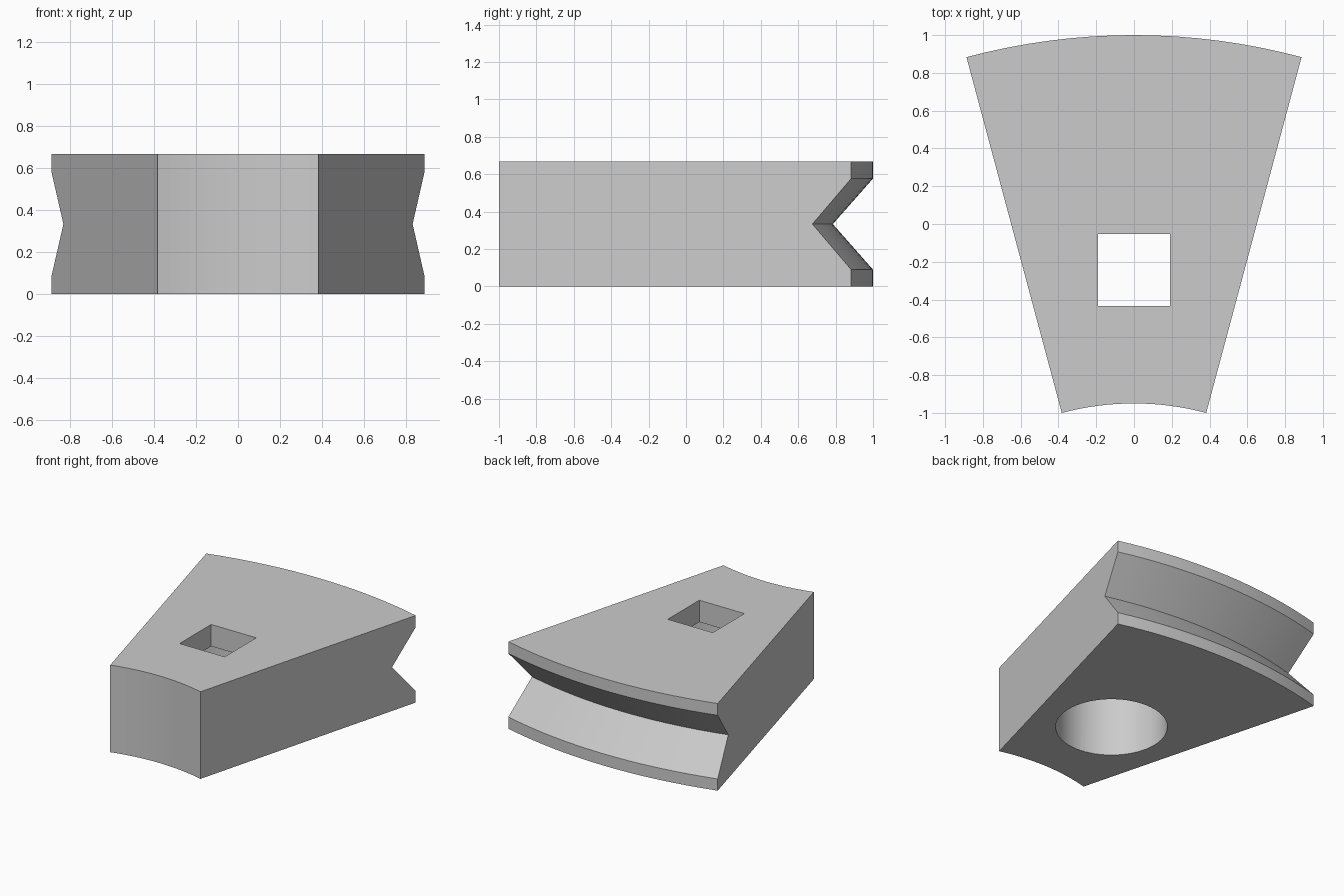
import bpy, bmesh, math
from mathutils import Matrix

if "Cube" in bpy.data.objects:
    bpy.data.objects.remove(bpy.data.objects["Cube"], do_unlink=True)

HALF = math.radians(15)         # half the wedge angle
R_OUT, R_IN = 3.427, 1.477      # arc radii
R_GROOVE = 3.212                # radius at the bottom of the V groove
CY = 1 - R_OUT                  # centre of the arcs
H = 0.667
LIP = 0.09                      # flat band above and below the groove
HOLE_Y = -0.243
BORE_TOP = 0.5
STEPS = 16

grey = bpy.data.materials.new("plain grey")
grey.use_nodes = True
grey.diffuse_color = (0.6, 0.6, 0.6, 1)
grey.node_tree.nodes["Principled BSDF"].inputs["Base Color"].default_value = (0.6, 0.6, 0.6, 1)


def add_object(name, bm):
    bmesh.ops.recalc_face_normals(bm, faces=bm.faces)
    mesh = bpy.data.meshes.new(name)
    bm.to_mesh(mesh)
    bm.free()
    mesh.materials.append(grey)
    obj = bpy.data.objects.new(name, mesh)
    bpy.context.collection.objects.link(obj)
    return obj


def cut(target, name, bm):
    cutter = add_object(name, bm)
    cutter.hide_render = True
    mod = target.modifiers.new(name, "BOOLEAN")
    mod.operation = "DIFFERENCE"
    mod.solver = "EXACT"
    mod.object = cutter
    bpy.ops.object.select_all(action="DESELECT")
    bpy.context.view_layer.objects.active = target
    target.select_set(True)
    bpy.ops.object.modifier_apply(modifier=mod.name)
    bpy.data.objects.remove(cutter, do_unlink=True)


# Wedge block: grooved section swept around the arc centre
section = [(R_IN, 0), (R_OUT, 0), (R_OUT, LIP), (R_GROOVE, H / 2),
           (R_OUT, H - LIP), (R_OUT, H), (R_IN, H)]
bm = bmesh.new()
rings = []
for i in range(STEPS + 1):
    a = HALF * (2 * i / STEPS - 1)
    rings.append([bm.verts.new((r * math.sin(a), CY + r * math.cos(a), z))
                  for r, z in section])
n = len(section)
for p, q in zip(rings, rings[1:]):
    for k in range(n):
        if k not in (0, n - 2):
            m = (k + 1) % n
            bm.faces.new((p[k], p[m], q[m], q[k]))
for ring in (rings[0], rings[-1]):
    bm.faces.new(ring)
# Flat bottom and top as single faces
for inner, outer in ((0, 1), (n - 1, n - 2)):
    bm.faces.new([r[inner] for r in rings] + [r[outer] for r in reversed(rings)])
block = add_object("wedge_block", bm)

# Round counterbore from below
bm = bmesh.new()
bmesh.ops.create_cone(bm, cap_ends=True, segments=64, radius1=0.388, radius2=0.388,
                      depth=BORE_TOP + 0.1,
                      matrix=Matrix.Translation((0, HOLE_Y, (BORE_TOP - 0.1) / 2)))
cut(block, "counterbore", bm)

# Square hole from above
bm = bmesh.new()
bmesh.ops.create_cube(bm, size=1, matrix=Matrix.Translation((0, HOLE_Y, 0.6))
                      @ Matrix.Diagonal((0.382, 0.382, 0.4, 1)))
cut(block, "square_hole", bm)

# Smooth curved walls, crisp edges
bpy.ops.object.shade_smooth_by_angle(angle=math.radians(20))
